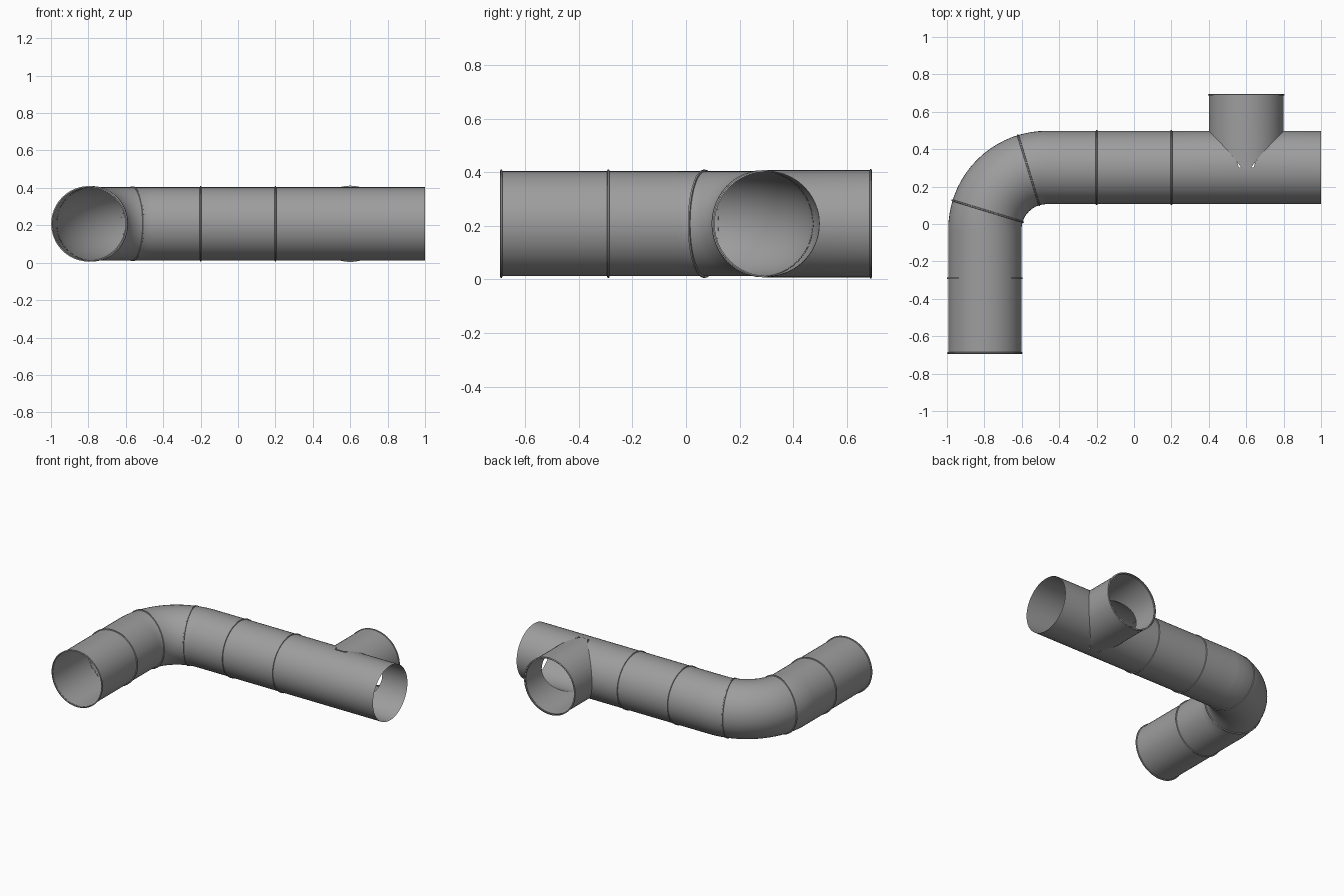
import bpy, bmesh
from math import sin, cos, pi, radians, sqrt
from mathutils import Vector

cube = bpy.data.objects.get("Cube")
if cube:
    bpy.data.objects.remove(cube)

SEG = 48
R = 0.196          # pipe radius
RB = 0.2           # branch radius
BEAD = 0.202       # seam bead radius
Z = 0.208          # axis height
LEG_X, MAIN_Y, TEE_X = -0.797, 0.302, 0.6
END_Y = 0.695
BEND = 0.33

steel = bpy.data.materials.new("duct_grey")
steel.use_nodes = True
GREY = (0.34, 0.34, 0.34, 1)
steel.diffuse_color = GREY
steel.node_tree.nodes["Principled BSDF"].inputs["Base Color"].default_value = GREY


def loop(x, y, heading, r, shift=None):
    """Circle around an axis in the ground plane; shift slides points along it."""
    a = radians(heading)
    along, side = Vector((cos(a), sin(a), 0)), Vector((-sin(a), cos(a), 0))
    pts = []
    for j in range(SEG):
        p = 2 * pi * j / SEG
        pt = Vector((x, y, Z)) + side * (r * cos(p)) + Vector((0, 0, r * sin(p)))
        pts.append(pt + along * (shift(p) if shift else 0))
    return pts


def skin(name, loops, keep=lambda i, p: True):
    """Open tube through a list of loops."""
    bm = bmesh.new()
    rows = [[bm.verts.new(p) for p in ring] for ring in loops]
    for i in range(len(rows) - 1):
        for j in range(SEG):
            k = (j + 1) % SEG
            if keep(i, 2 * pi * (j + 0.5) / SEG):
                bm.faces.new((rows[i][j], rows[i][k], rows[i + 1][k], rows[i + 1][j]))
    mesh = bpy.data.meshes.new(name)
    bm.to_mesh(mesh)
    bm.free()
    mesh.materials.append(steel)
    ob = bpy.data.objects.new(name, mesh)
    bpy.context.collection.objects.link(ob)
    bpy.ops.object.select_all(action='DESELECT')
    ob.select_set(True)
    bpy.context.view_layer.objects.active = ob
    bpy.ops.object.shade_smooth_by_angle(angle=radians(40))
    return ob


def bead(name, x, y, heading, top=BEAD):
    """Thin raised ring around the pipe."""
    a = radians(heading)
    profile = [(-0.005, R - 0.001), (-0.003, top), (0.003, top), (0.005, R - 0.001)]
    skin(name, [loop(x + cos(a) * d, y + sin(a) * d, heading, r) for d, r in profile])


def bend_point(t):
    a = radians(t)
    return LEG_X + BEND - BEND * cos(a), MAIN_Y - BEND + BEND * sin(a)


# Straight leg, elbow and connecting pipe
skin("leg_pipe", [loop(LEG_X, y, 90, R) for y in (-END_Y, -0.29, MAIN_Y - BEND)])
skin("elbow", [loop(*bend_point(t), 90 - t, R) for t in range(0, 91, 5)])
skin("connecting_pipe", [loop(x, MAIN_Y, 0, R) for x in (LEG_X + BEND, -0.2, 0.2)])


# Tee body, with the opening for the branch left out
def half_width(p):
    return sqrt(RB ** 2 - (R * sin(p)) ** 2)


skin("tee_body",
     [loop(0.2, MAIN_Y, 0, R),
      loop(TEE_X, MAIN_Y, 0, R, lambda p: -half_width(p)),
      loop(TEE_X, MAIN_Y, 0, R, half_width),
      loop(1.0, MAIN_Y, 0, R)],
     keep=lambda i, p: i != 1 or cos(p) < 0)

# Branch, its root shaped to the tee body
skin("branch_pipe",
     [loop(TEE_X, MAIN_Y, 90, RB, lambda p: sqrt(max(0, R ** 2 - (RB * sin(p)) ** 2))),
      loop(TEE_X, END_Y, 90, RB)])

# Seam beads
bead("leg_end_bead", LEG_X, -END_Y + 0.005, 90)
bead("leg_seam_bead", LEG_X, -0.29, 90)
for n, t in enumerate((17, 73)):
    bead(f"elbow_bead_{n + 1}", *bend_point(t), 90 - t, top=BEAD - 0.002 * n)
for n, x in enumerate((-0.2, 0.2)):
    bead(f"pipe_bead_{n + 1}", x, MAIN_Y, 0, top=BEAD - 0.001)
bead("branch_end_bead", TEE_X, END_Y - 0.005, 90, top=RB + 0.004)
